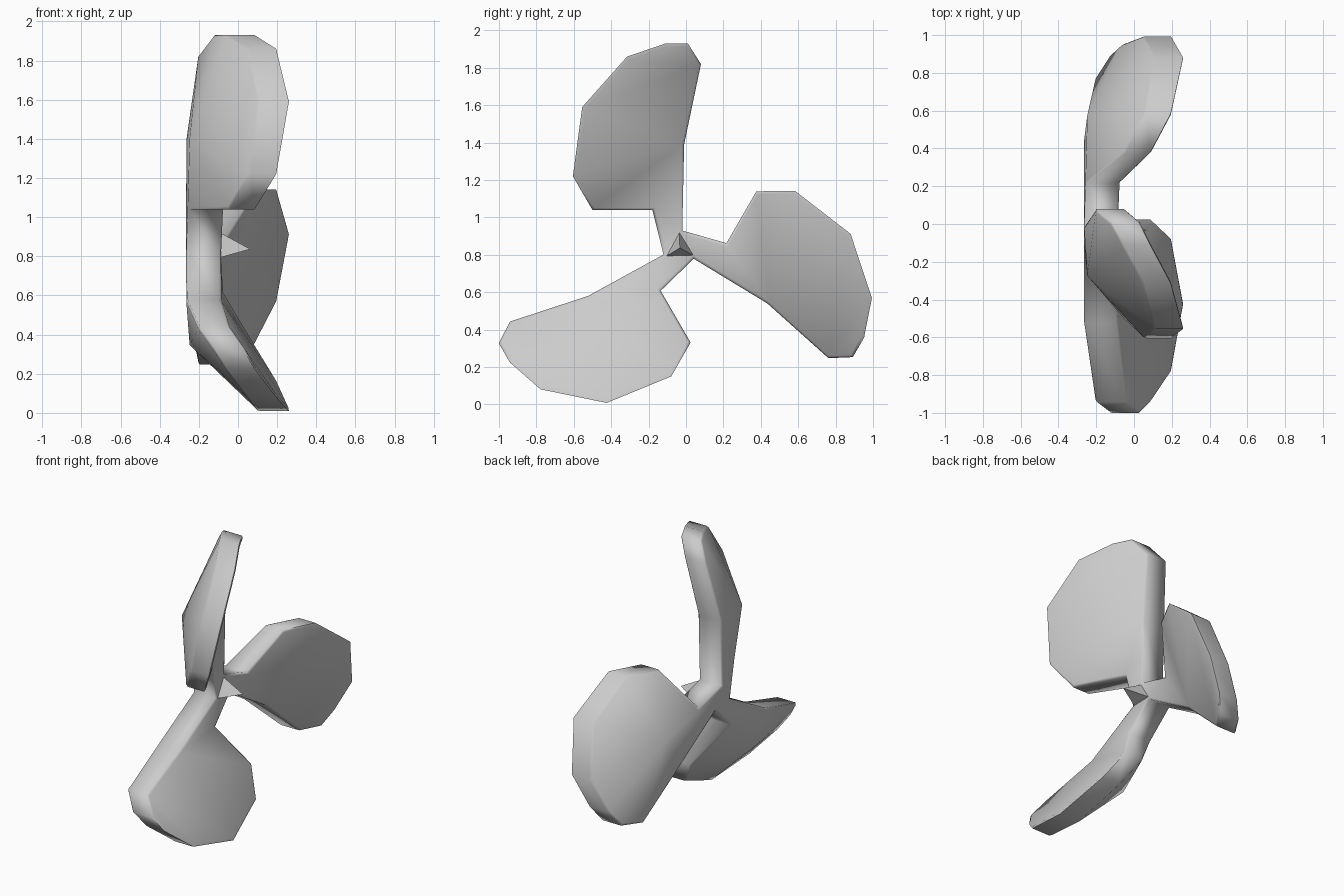
import bpy, bmesh, math
from mathutils import Matrix, Vector

cube = bpy.data.objects.get("Cube")
if cube:
    bpy.data.objects.remove(cube)

AXIS = Vector((0, -0.033, 0.837))   # centre of the hub
EDGE = 0.015                        # softened rim width

# One blade, upright: (y, z, x of rear surface, x of front surface)
lead = [(-0.02, 0.93, -0.265, -0.08), (-0.01, 1.39, -0.265, -0.08),
        (0.08, 1.82, -0.205, -0.04), (0.01, 1.93, -0.125, 0.04)]
trail = [(-0.18, 1.04, -0.255, -0.07), (-0.50, 1.04, -0.05, 0.10),
         (-0.605, 1.22, 0.06, 0.21), (-0.555, 1.59, 0.11, 0.275),
         (-0.315, 1.86, 0.05, 0.21), (-0.11, 1.93, -0.06, 0.10)]
belly = Vector((-0.24, -0.27, 1.40))   # fullest point of the rear surface

bm = bmesh.new()


def turned(point, angle):
    """Vertex for a blade point turned around the axis."""
    return bm.verts.new(AXIS + Matrix.Rotation(angle, 3, 'X') @ (point - AXIS))


def ring(points, angle):
    """Rear and front vertices of a row of points."""
    return [(turned(Vector((rear + EDGE / 2, y, z)), angle),
             turned(Vector((front - EDGE, y, z)), angle))
            for y, z, rear, front in points]


angles = [i * math.tau / 3 for i in range(3)]
leads = [ring(lead, a) for a in angles]
trails = [ring(trail, a) for a in angles]
bellies = [turned(belly, a) for a in angles]

# Blade skins and rims
skins = []
for i in range(3):
    L = leads[i]
    T = [leads[(i + 1) % 3][0]] + trails[i]
    front = [(L[0], L[1], T[1], T[0]), (L[1], T[2], T[1]), (L[1], T[3], T[2]),
             (L[1], T[4], T[3]), (L[1], L[2], T[4]), (L[2], T[5], T[4]),
             (L[2], L[3], T[6], T[5])]
    for patch in front:
        skins.append(bm.faces.new([p[1] for p in patch]))
    # The rear skin fans out from its belly
    skins.append(bm.faces.new([p[0] for p in (T[0], T[1], L[1], L[0])]))
    fan = L[1:] + T[:0:-1]
    for a, b in zip(fan, fan[1:] + fan[:1]):
        skins.append(bm.faces.new((b[0], a[0], bellies[i])))
    outline = L + T[::-1]
    for a, b in zip(outline, outline[1:]):
        bm.faces.new((a[0], b[0], b[1], a[1]))

# Hub caps
skins.append(bm.faces.new([L[0][0] for L in reversed(leads)]))
hub = bm.faces.new([L[0][1] for L in leads])
skins.append(hub)
bmesh.ops.recalc_face_normals(bm, faces=bm.faces[:])

# Softened rims on both sides, then the pointed hub nose
bmesh.ops.inset_region(bm, faces=skins, thickness=EDGE, depth=EDGE / 2,
                       use_even_offset=True, use_boundary=True)
bmesh.ops.poke(bm, faces=[hub], offset=0.15)

mesh = bpy.data.meshes.new("propeller")
bm.to_mesh(mesh)
bm.free()
propeller = bpy.data.objects.new("propeller", mesh)
bpy.context.collection.objects.link(propeller)

# Plain grey metal
grey = bpy.data.materials.new("light grey")
grey.use_nodes = True
colour = (0.6, 0.6, 0.6, 1)
grey.diffuse_color = colour
grey.node_tree.nodes["Principled BSDF"].inputs["Base Color"].default_value = colour
mesh.materials.append(grey)

bpy.ops.object.select_all(action='DESELECT')
propeller.select_set(True)
bpy.context.view_layer.objects.active = propeller
bpy.ops.object.shade_smooth_by_angle(angle=math.radians(75))
